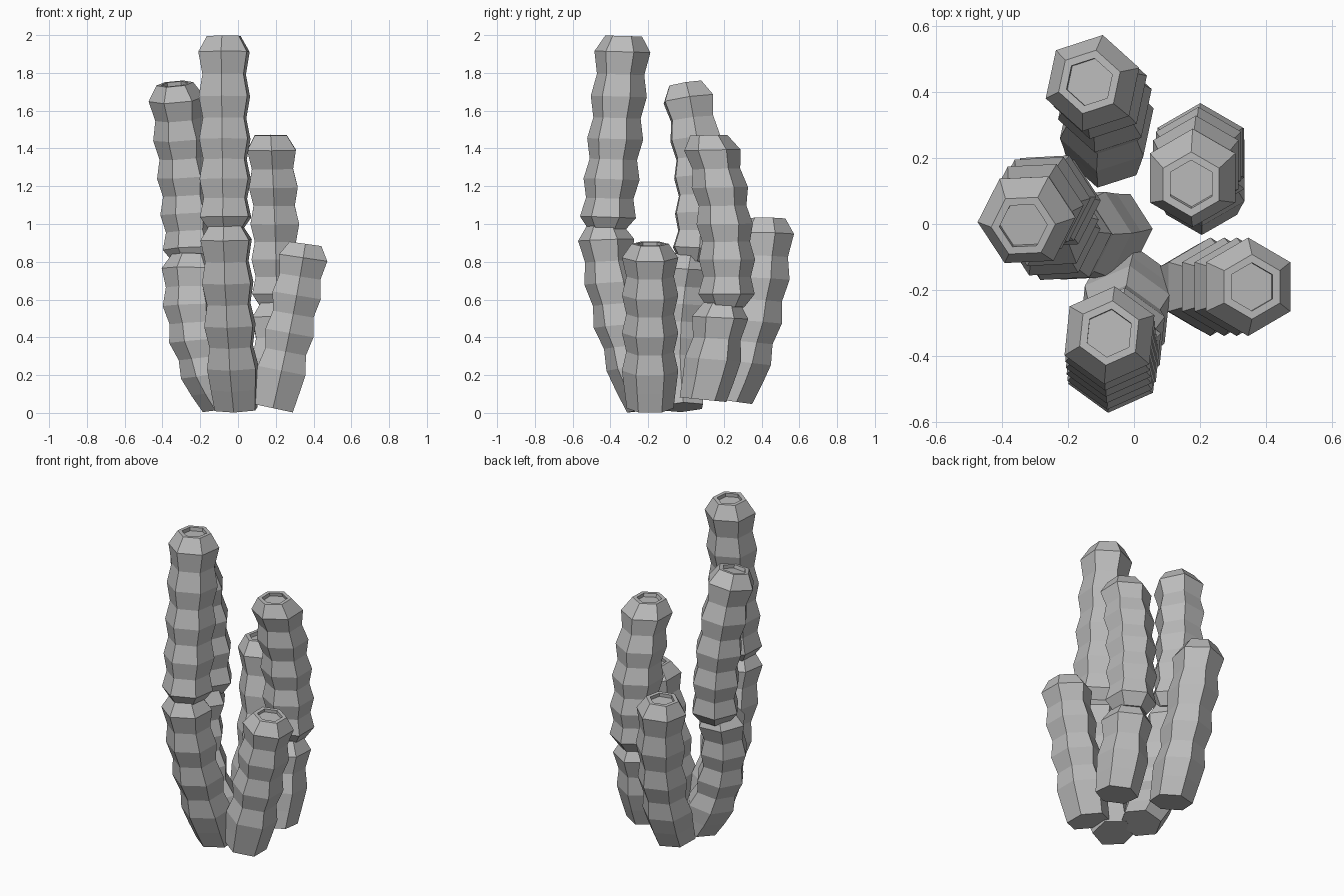
import bpy, bmesh, math
from mathutils import Vector

cube = bpy.data.objects.get("Cube")
if cube:
    bpy.data.objects.remove(cube, do_unlink=True)

grey = bpy.data.materials.new("stone_grey")
grey.use_nodes = True
GREY = (0.5, 0.5, 0.5, 1)
grey.diffuse_color = GREY
grey.node_tree.nodes["Principled BSDF"].inputs["Base Color"].default_value = GREY

WIDE, NARROW, FOOT, CAP, RIM = 0.149, 0.126, 0.124, 0.098, 0.073
CAP_HEIGHT, RIB = 0.075, 0.107


def column(name, base, middle, tip, phase, lean=0.35, grafted=False):
    """Ribbed six-sided column along a gentle curve; lean tilts the rings.
    A grafted column starts from a narrow neck on top of another one."""
    a, m, b = Vector(base), Vector(middle), Vector(tip)
    c = 2 * m - (a + b) / 2
    length = (m - a).length + (b - m).length

    # stations: foot or neck, alternating ribs, cap and sunken tip
    start = CAP_HEIGHT if grafted else 0
    span = length - CAP_HEIGHT - start
    ribs = max(4, 2 * round(span / RIB / 2))
    radii = [NARROW if i % 2 else WIDE for i in range(ribs + 1)]
    if not grafted:
        radii[:2] = [FOOT, (FOOT + WIDE) / 2]
    stations = [(start + span * i / ribs, r) for i, r in enumerate(radii)]
    if grafted:
        stations.insert(0, (0, CAP))
    stations += [(length, CAP), (length, RIM), (length - 0.02, RIM)]

    bm = bmesh.new()
    rings = []
    for dist, radius in stations:
        t = dist / length
        p = a * (1 - t) ** 2 + c * 2 * t * (1 - t) + b * t * t
        axis = (c - a) * (1 - t) + (b - c) * t
        axis = Vector((axis.x * lean, axis.y * lean, axis.z))
        turn = Vector((0, 0, 1)).rotation_difference(axis)
        ring = []
        for k in range(6):
            ang = math.radians(phase + 60 * k)
            spoke = Vector((math.cos(ang), math.sin(ang), 0)) * radius
            ring.append(bm.verts.new(p + turn @ spoke))
        rings.append(ring)
    for low, high in zip(rings, rings[1:]):
        for k in range(6):
            n = (k + 1) % 6
            bm.faces.new((low[k], low[n], high[n], high[k]))
    bm.faces.new(rings[0][::-1])
    bm.faces.new(rings[-1])
    bmesh.ops.recalc_face_normals(bm, faces=bm.faces)

    mesh = bpy.data.meshes.new(name)
    bm.to_mesh(mesh)
    bm.free()
    mesh.materials.append(grey)
    bpy.context.collection.objects.link(bpy.data.objects.new(name, mesh))


# tall front stalk
column("front_stalk_lower", (-0.01, -0.19, 0.02), (-0.045, -0.35, 0.5), (-0.065, -0.43, 0.99), 24)
column("front_stalk_upper", (-0.065, -0.42, 0.97), (-0.07, -0.375, 1.45), (-0.075, -0.33, 1.995), 24, grafted=True)
# right stalk
column("right_stalk_lower", (-0.065, -0.02, 0.03), (-0.225, -0.035, 0.42), (-0.25, 0.02, 0.84), 3)
column("right_stalk_upper", (-0.245, 0.055, 0.8), (-0.28, 0.07, 1.25), (-0.335, -0.005, 1.742), 3, 0.7, True)
# back left stalk
column("back_left_stalk_lower", (0.205, 0.09, 0.07), (0.205, 0.15, 0.32), (0.205, 0.19, 0.58), 30)
column("back_left_stalk_upper", (0.205, 0.21, 0.56), (0.195, 0.205, 1.0), (0.173, 0.12, 1.47), 30, 0.1, True)
# short single stalks
column("left_stalk", (0.185, -0.19, 0.025), (0.28, -0.19, 0.46), (0.357, -0.19, 0.895), 30, 0.9)
column("back_stalk", (-0.085, 0.23, 0.065), (-0.09, 0.37, 0.52), (-0.135, 0.43, 1.03), 18)
